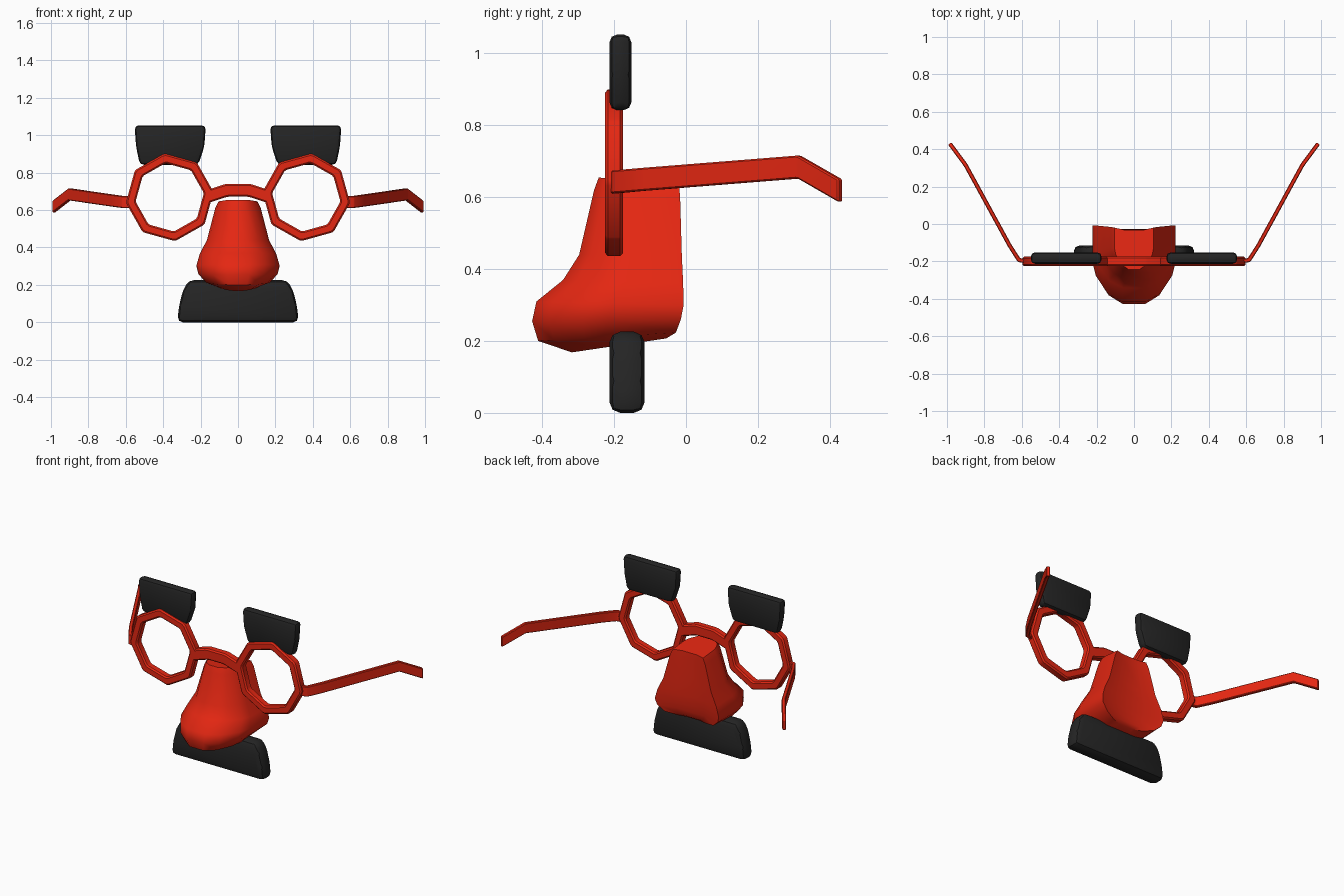
import bpy
import bmesh
from math import cos, sin, radians
from mathutils import Vector

if "Cube" in bpy.data.objects:
    bpy.data.objects.remove(bpy.data.objects["Cube"], do_unlink=True)


def make_material(name, rgb):
    mat = bpy.data.materials.new(name)
    mat.use_nodes = True
    mat.diffuse_color = (*rgb, 1)
    bsdf = next(n for n in mat.node_tree.nodes if n.type == "BSDF_PRINCIPLED")
    bsdf.inputs["Base Color"].default_value = (*rgb, 1)
    bsdf.inputs["Roughness"].default_value = 0.6
    return mat


RED = make_material("red plastic", (0.78, 0.02, 0.006))
BLACK = make_material("black hair", (0.018, 0.018, 0.018))


def finish(name, bm, mat, bevel=0, segments=1, angle=30):
    """Round the edges, fix normals and turn the bmesh into an object."""
    bmesh.ops.recalc_face_normals(bm, faces=bm.faces)
    if bevel:
        bmesh.ops.bevel(bm, geom=list(bm.edges), offset=bevel, segments=segments,
                        affect="EDGES", profile=0.5, clamp_overlap=True)
    mesh = bpy.data.meshes.new(name)
    bm.to_mesh(mesh)
    bm.free()
    mesh.materials.append(mat)
    obj = bpy.data.objects.new(name, mesh)
    bpy.context.collection.objects.link(obj)
    bpy.ops.object.select_all(action="DESELECT")
    obj.select_set(True)
    bpy.context.view_layer.objects.active = obj
    bpy.ops.object.shade_smooth_by_angle(angle=radians(angle))
    return obj


def loft(bm, rings, closed=False):
    """Skin a list of vertex rings, capping the ends unless closed."""
    rows = [[bm.verts.new(p) for p in ring] for ring in rings]
    pairs = list(zip(rows, rows[1:]))
    if closed:
        pairs.append((rows[-1], rows[0]))
    else:
        bm.faces.new(rows[0])
        bm.faces.new(rows[-1])
    for a, b in pairs:
        for i in range(len(a)):
            j = (i + 1) % len(a)
            bm.faces.new((a[i], a[j], b[j], b[i]))


def sweep(name, path, axis, half_axis, half_side, closed=False, bevel=0.008):
    """Carry a rectangular bar along a path with mitred corners."""
    pts = [Vector(p) for p in path]
    axis, n, rings = Vector(axis), len(path), []
    for i, p in enumerate(pts):
        before = pts[i - 1] if closed or i > 0 else None
        after = pts[(i + 1) % n] if closed or i < n - 1 else None
        sides = [d.cross(axis).normalized() for d in
                 ([p - before] if before else []) + ([after - p] if after else [])]
        side = sum(sides, Vector()).normalized()
        side *= half_side / side.dot(sides[0])
        up = axis * half_axis
        rings.append([p + side + up, p - side + up, p - side - up, p + side - up])
    bm = bmesh.new()
    loft(bm, rings, closed)
    return finish(name, bm, RED, bevel)


def slab(name, outline, y_front, y_back, bevel):
    """Thick rounded plate cut from an x-z outline."""
    bm = bmesh.new()
    loft(bm, [[(x, y, z) for x, z in outline] for y in (y_front, y_back)])
    return finish(name, bm, BLACK, bevel, 2, 40)


# Spectacle frames, temple arms and eyebrows on both sides
for side, s in (("left", 1), ("right", -1)):
    rim = [(s * (0.365 + 0.21 * cos(radians(a))), -0.2,
            0.668 + 0.21 * sin(radians(a))) for a in range(-7, 353, 45)]
    sweep(side + "_rim", rim, (0, 1, 0), 0.025, 0.024, closed=True)

    arm = [(s * x, y, z) for x, y, z in
           ((0.57, -0.2, 0.642), (0.615, -0.193, 0.643), (0.665, -0.115, 0.65),
            (0.9, 0.315, 0.684), (0.985, 0.43, 0.618))]
    sweep(side + "_arm", arm, (0, 0, 1), 0.032, 0.011, bevel=0.004)

    brow = [(s * x, z) for x, z in
            ((0.172, 1.053), (0.553, 1.053), (0.545, 0.94),
             (0.525, 0.842), (0.212, 0.842), (0.18, 0.94))]
    slab(side + "_eyebrow", brow, -0.213, -0.152, 0.022)

# Arched bridge between the rims
bridge = [(-0.17, 0.67), (-0.125, 0.685), (-0.06, 0.706),
          (0.06, 0.706), (0.125, 0.685), (0.17, 0.67)]
sweep("bridge", [(x, -0.2, z) for x, z in bridge], (0, 1, 0), 0.025, 0.034)

# Nose: sections of front height, back height, half width, front y, back y
sections = [
    (0.655, 0.635, 0.105, -0.245, -0.032),
    (0.62, 0.60, 0.122, -0.258, -0.03),
    (0.44, 0.44, 0.166, -0.30, -0.028),
    (0.37, 0.36, 0.205, -0.345, -0.027),
    (0.31, 0.30, 0.222, -0.42, -0.03),
    (0.255, 0.26, 0.212, -0.432, -0.038),
    (0.20, 0.222, 0.17, -0.415, -0.05),
    (0.168, 0.205, 0.10, -0.32, -0.07),
]
# Half of one section: share of the width, share of the depth
half = [(0.28, 0.01), (0.64, 0.13), (0.92, 0.37), (1, 0.55), (1, 1.06), (0.48, 1)]
rings = []
for zf, zb, w, yf, yb in sections:
    right = [(u * w, yf + v * (yb - yf), zf + v * (zb - zf)) for u, v in half]
    rings.append(right + [(-x, y, z) for x, y, z in reversed(right)])
nose = bmesh.new()
loft(nose, rings)
finish("nose", nose, RED, angle=42)

# Moustache below the nose
moustache = [(-0.325, 0.0), (0.325, 0.0), (0.315, 0.09), (0.295, 0.17),
             (0.262, 0.226), (-0.262, 0.226), (-0.295, 0.17), (-0.315, 0.09)]
slab("moustache", moustache, -0.213, -0.115, 0.03)
